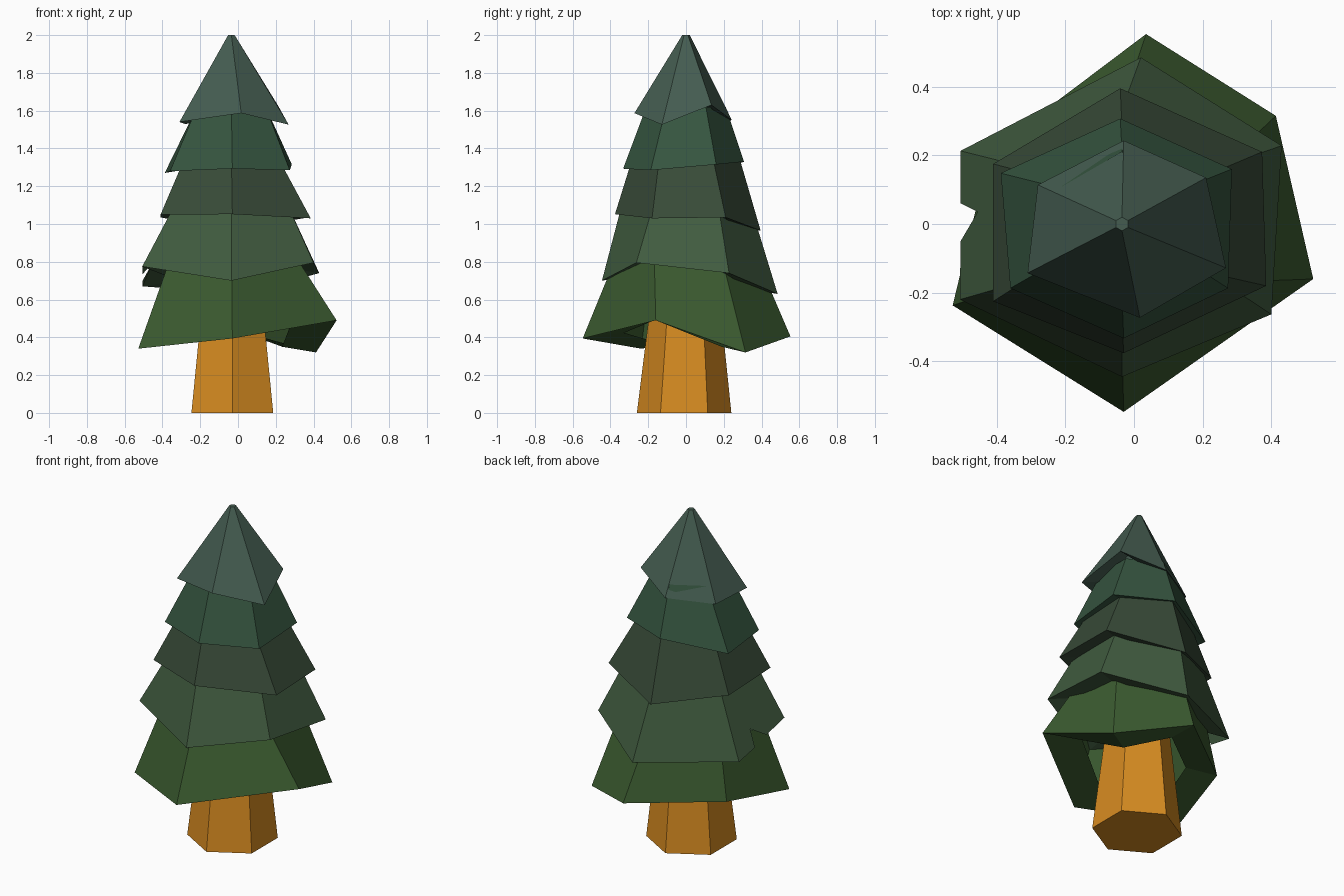
import bpy
from math import cos, sin, pi

if "Cube" in bpy.data.objects:
    bpy.data.objects.remove(bpy.data.objects["Cube"])

CX = -0.035


def hexagon(r, z, cx=CX, cy=0.0):
    """Six points, counter-clockwise from the back-left corner."""
    return [(cx + r * cos(a), cy + r * sin(a), z)
            for a in (pi * (5 + 2 * k) / 6 for k in range(6))]


def make(name, verts, faces, color):
    mesh = bpy.data.meshes.new(name)
    mesh.from_pydata(verts, [], faces)
    mesh.update()
    mat = bpy.data.materials.new(name + "_color")
    mat.diffuse_color = (*color, 1)
    mat.use_nodes = True
    mat.node_tree.nodes["Principled BSDF"].inputs["Base Color"].default_value = mat.diffuse_color
    mesh.materials.append(mat)
    obj = bpy.data.objects.new(name, mesh)
    bpy.context.collection.objects.link(obj)
    return obj


def tier(name, rim, top_r, top_z, color, notch=None, cap=False):
    """Ragged skirt: sloped sides, and an underside ring with an open middle.
    notch = (side index, extra rim points) breaks one edge of the rim."""
    top = hexagon(top_r, top_z)
    inner = [(CX + (x - CX) * 0.6, y * 0.6, z + 0.03) for x, y, z in rim]
    extra = list(notch[1]) if notch else []
    verts = top + list(rim) + inner + extra
    faces = []
    for k in range(6):
        n = (k + 1) % 6
        mid = [18 + i for i in range(len(extra))] if notch and notch[0] == k else []
        edge = [6 + k] + mid + [6 + n]
        faces.append([k] + edge + [n])
        faces.append([12 + n] + edge[::-1] + [12 + k])
    if cap:
        faces.append(list(range(6)))
    return make(name, verts, faces, color)


# Trunk: tapered six-sided post running up into the foliage
base = hexagon(0.25, 0.0, -0.03, -0.01)
head = hexagon(0.15, 0.88, -0.03, 0.0)
make("trunk", base + head,
     [list(range(6))[::-1], list(range(6, 12))] +
     [[k, (k + 1) % 6, 6 + (k + 1) % 6, 6 + k] for k in range(6)],
     (0.68, 0.26, 0.015))

# Rims run: back left, front left, front, front right, back right, back
tier("foliage_bottom",
     [(-.42, .21, .405), (-.528, -.237, .34), (-.03, -.547, .394),
      (.522, -.16, .49), (.413, .315, .32), (.035, .553, .405)],
     0.34, 0.90, (.045, .107, .03))

# Fourth tier has a small break on its left edge
tier("foliage_lower",
     [(-.505, .213, .67), (-.507, -.22, .775), (-.035, -.445, .70),
      (.40, -.263, .795), (.43, .228, .74), (.02, .485, .63)],
     0.335, 1.12, (.053, .107, .051),
     notch=(0, [(-.505, .06, .70), (-.455, .035, .79), (-.505, -.05, .735)]))

tier("foliage_middle",
     [(-.41, .175, 1.035), (-.41, -.225, 1.05), (-.03, -.376, 1.052),
      (.385, -.18, 1.03), (.373, .21, 1.035), (-.04, .395, .965)],
     0.28, 1.36, (.04, .07, .04))

tier("foliage_upper",
     [(-.388, .148, 1.27), (-.36, -.187, 1.28), (-.03, -.333, 1.293),
      (.274, -.187, 1.285), (.285, .16, 1.315), (-.04, .307, 1.33)],
     0.21, 1.62, (.036, .09, .05))

tier("foliage_tip",
     [(-.28, .114, 1.53), (-.31, -.143, 1.54), (.017, -.273, 1.587),
      (.268, -.128, 1.526), (.21, .135, 1.63), (-.03, .243, 1.55)],
     0.02, 2.0, (.058, .107, .08), cap=True)
